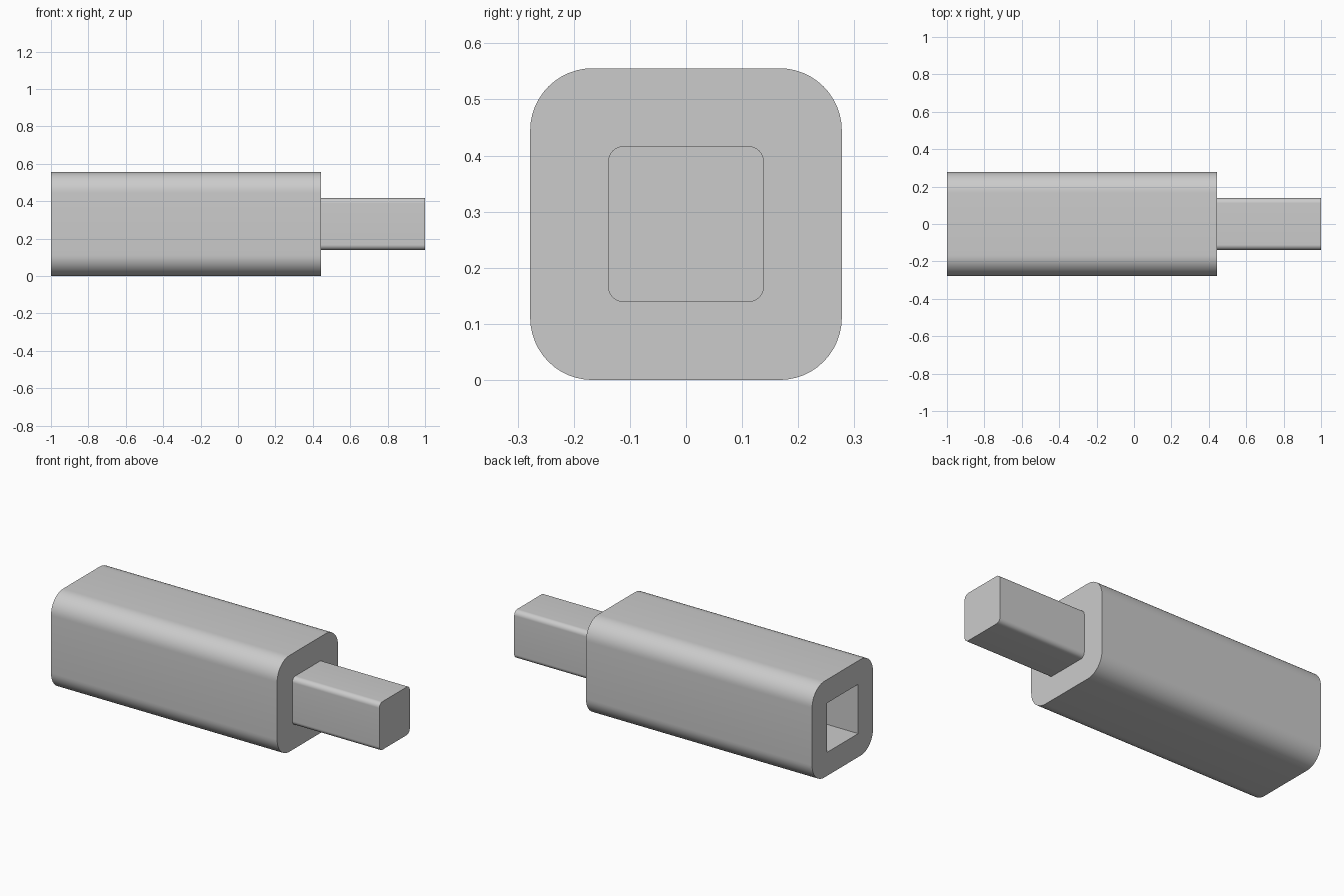
import bpy
import bmesh
import math

cube = bpy.data.objects.get("Cube")
if cube:
    bpy.data.objects.remove(cube, do_unlink=True)

steel = bpy.data.materials.new("grey steel")
steel.use_nodes = True
GREY = (0.6, 0.6, 0.6, 1)
steel.diffuse_color = GREY
steel.node_tree.nodes["Principled BSDF"].inputs["Base Color"].default_value = GREY

UNIT = 1 / 18
MID = 5 * UNIT  # height of the long axis
END, STEP = 1.0, 8 * UNIT  # tip of the tang, shoulder of the body


def outline(half, radius=0, steps=12):
    """Rounded square as (y, z) points, anticlockwise seen from +x."""
    points = []
    for quarter in range(4):
        middle = math.radians(45 + 90 * quarter)
        cy = math.copysign(half - radius, math.cos(middle))
        cz = math.copysign(half - radius, math.sin(middle))
        for i in range(steps + 1 if radius else 1):
            a = math.radians(90 * (quarter + i / steps))
            points.append((cy + radius * math.cos(a), MID + cz + radius * math.sin(a)))
    return points


def ring(bm, points, x):
    return [bm.verts.new((x, y, z)) for y, z in points]


def bridge(bm, a, b):
    """Wall between two matching rings."""
    for i in range(len(a)):
        j = (i + 1) % len(a)
        bm.faces.new((a[i], a[j], b[j], b[i]))


def annulus(bm, outer, inner):
    """Flat face between two closed rings."""
    edges = []
    for loop in (outer, inner):
        for i in range(len(loop)):
            pair = (loop[i - 1], loop[i])
            edges.append(bm.edges.get(pair) or bm.edges.new(pair))
    bmesh.ops.triangle_fill(bm, edges=edges, use_beauty=True)


bm = bmesh.new()
body = outline(5 * UNIT, 2 * UNIT)
tang = outline(2.5 * UNIT, 0.5 * UNIT)
socket = outline(2.56 * UNIT)

# Body
body_back, body_front = ring(bm, body, -END), ring(bm, body, STEP)
bridge(bm, body_back, body_front)

# Shoulder and drive tang
tang_back, tang_front = ring(bm, tang, STEP), ring(bm, tang, END)
bridge(bm, tang_back, tang_front)
bm.faces.new(tang_front)
annulus(bm, body_front, tang_back)

# Square socket in the other end
mouth, floor = ring(bm, socket, -END), ring(bm, socket, -END + 10.5 * UNIT)
bridge(bm, mouth, floor)
bm.faces.new(floor)
annulus(bm, body_back, mouth)

bmesh.ops.recalc_face_normals(bm, faces=bm.faces)
mesh = bpy.data.meshes.new("socket_extension")
bm.to_mesh(mesh)
bm.free()
mesh.materials.append(steel)
part = bpy.data.objects.new("socket_extension", mesh)
bpy.context.collection.objects.link(part)

bpy.ops.object.select_all(action="DESELECT")
part.select_set(True)
bpy.context.view_layer.objects.active = part
bpy.ops.object.shade_smooth_by_angle(angle=math.radians(30))
